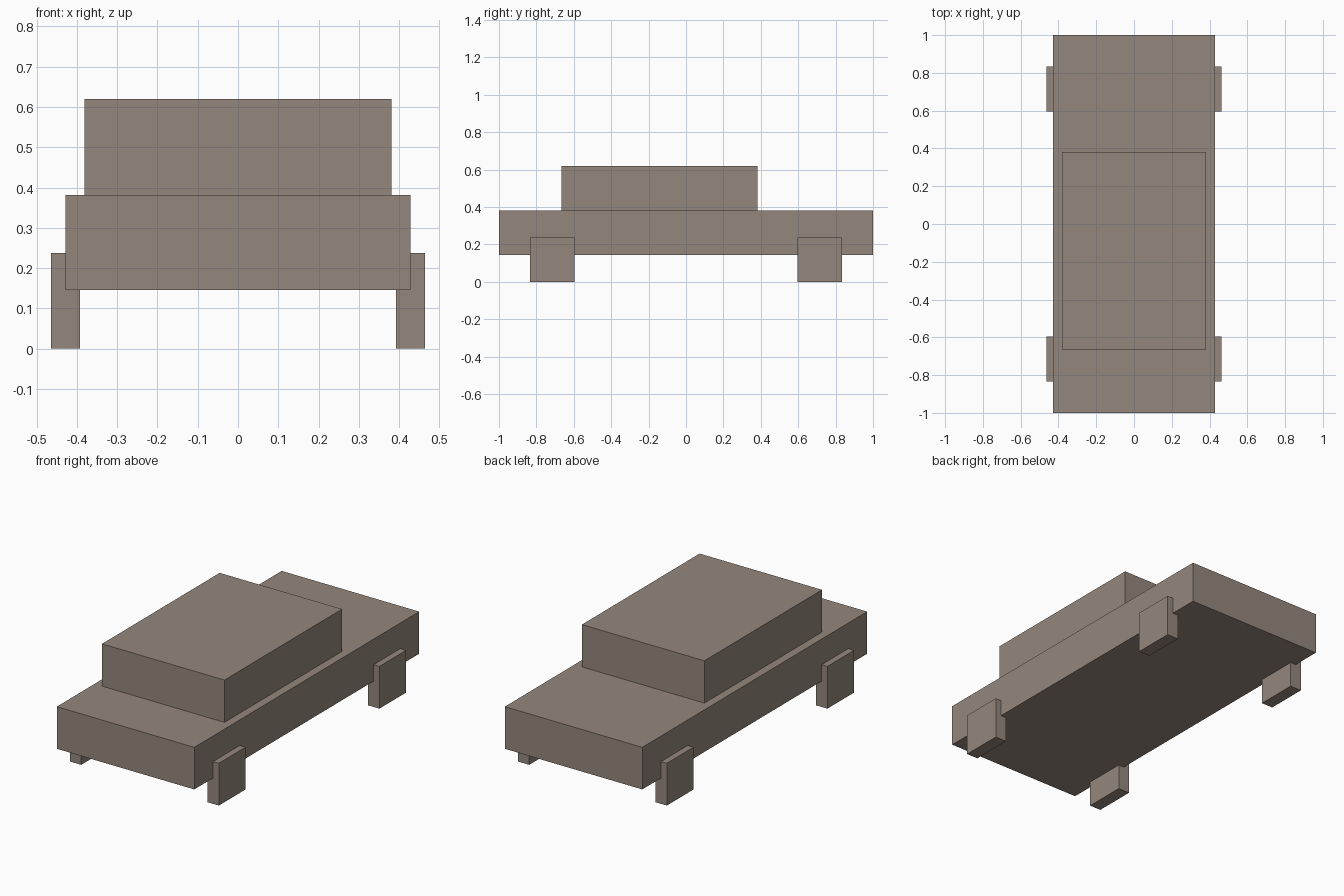
import bpy

if "Cube" in bpy.data.objects:
    bpy.data.objects.remove(bpy.data.objects["Cube"])

# Single flat colour
paint = bpy.data.materials.new("warm grey")
paint.diffuse_color = (0.30, 0.242, 0.205, 1.0)
paint.use_nodes = True
paint.node_tree.nodes["Principled BSDF"].inputs["Base Color"].default_value = paint.diffuse_color


def box(name, lo, hi):
    """Axis-aligned box between two corners."""
    bpy.ops.mesh.primitive_cube_add(size=1, location=[(a + b) / 2 for a, b in zip(lo, hi)])
    ob = bpy.context.object
    ob.name = name
    ob.scale = [b - a for a, b in zip(lo, hi)]
    bpy.ops.object.transform_apply(location=False, rotation=False, scale=True)
    ob.data.materials.append(paint)
    return ob


# Lower body slab and the cabin set towards the front
box("body", (-0.428, -1.0, 0.145), (0.428, 1.0, 0.382))
box("cabin", (-0.381, -0.665, 0.382), (0.381, 0.381, 0.62))

# Four block wheels, half sunk into the body sides
for side, sx in (("left", -1), ("right", 1)):
    for end, sy in (("front", -1), ("back", 1)):
        x, y = sx * 0.4285, sy * 0.714
        box(f"{end}_{side}_wheel", (x - 0.0355, y - 0.119, 0.0), (x + 0.0355, y + 0.119, 0.238))
